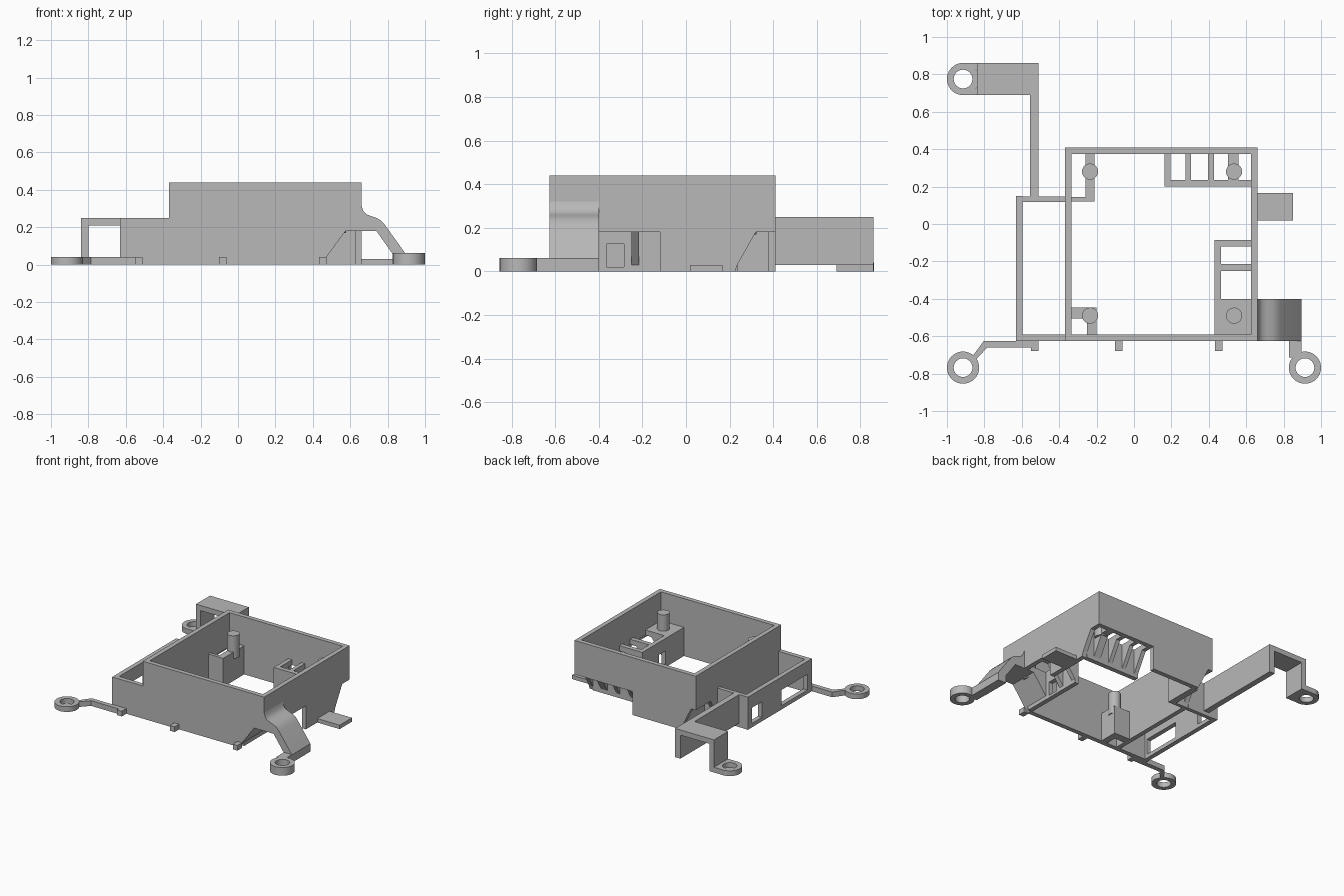
import bpy
import bmesh
import math
from mathutils import Vector

if "Cube" in bpy.data.objects:
    bpy.data.objects.remove(bpy.data.objects["Cube"], do_unlink=True)

grey = bpy.data.materials.new("plain grey")
grey.use_nodes = True
grey.diffuse_color = (0.48, 0.48, 0.48, 1)
grey.node_tree.nodes["Principled BSDF"].inputs["Base Color"].default_value = (0.48, 0.48, 0.48, 1)


def finish(name, bm, smooth=False):
    bmesh.ops.recalc_face_normals(bm, faces=bm.faces[:])
    mesh = bpy.data.meshes.new(name)
    bm.to_mesh(mesh)
    bm.free()
    mesh.materials.append(grey)
    ob = bpy.data.objects.new(name, mesh)
    bpy.context.collection.objects.link(ob)
    if smooth:
        bpy.ops.object.select_all(action='DESELECT')
        ob.select_set(True)
        bpy.context.view_layer.objects.active = ob
        bpy.ops.object.shade_smooth_by_angle(angle=math.radians(32))
    return ob


def prism(name, pts, axis, lo, hi, smooth=False):
    """Extrude a 2D outline along an axis; the outline uses the other two axes in order."""
    def place(p, h):
        return {'x': (h, *p), 'y': (p[0], h, p[1]), 'z': (*p, h)}[axis]
    bm = bmesh.new()
    face = bm.faces.new([bm.verts.new(place(p, lo)) for p in pts])
    ext = bmesh.ops.extrude_face_region(bm, geom=[face])
    move = Vector(place((0, 0), hi - lo))
    bmesh.ops.translate(bm, vec=move, verts=[v for v in ext["geom"] if isinstance(v, bmesh.types.BMVert)])
    return finish(name, bm, smooth)


def box(name, x0, x1, y0, y1, z0, z1):
    return prism(name, [(x0, y0), (x1, y0), (x1, y1), (x0, y1)], 'z', z0, z1)


def circle(x, y, r, n=40):
    return [(x + r * math.cos(math.tau * i / n), y + r * math.sin(math.tau * i / n)) for i in range(n)]


def ring(name, x, y, height, outer=0.086, inner=0.05):
    bm = bmesh.new()
    loops = [[bm.verts.new((*p, z)) for p in circle(x, y, r)]
             for r, z in ((outer, 0), (outer, height), (inner, height), (inner, 0))]
    for a, b in zip(loops, loops[1:] + loops[:1]):
        for i in range(len(a)):
            j = (i + 1) % len(a)
            bm.faces.new((a[i], a[j], b[j], b[i]))
    return finish(name, bm, True)


def window_wall(name, x0, x1, y0, y1, top, holes):
    """Wall along y with rectangular windows (y0, y1, z0, z1)."""
    start = y0
    for i, (a, b, low, high) in enumerate(holes):
        box(f"{name}_pier_{i}", x0, x1, start, a, 0, top)
        box(f"{name}_sill_{i}", x0, x1, a, b, 0, low)
        box(f"{name}_lintel_{i}", x0, x1, a, b, high, top)
        start = b
    box(f"{name}_end", x0, x1, start, y1, 0, top)


L, R, F, B, H = -0.37, 0.66, -0.625, 0.41, 0.44
T, CUT, SHELF = 0.035, 0.18, 0.22

# Main open frame with cut lower corners
prism("front_wall", [(L, 0), (0.44, 0), (0.465, 0.03), (0.575, CUT), (R, CUT), (R, H), (L, H)],
      'y', F, F + T)
prism("back_wall", [(-0.24, 0), (0.165, 0), (0.165, CUT), (R, CUT), (R, H), (L, H), (L, CUT), (-0.33, CUT)],
      'y', B - T, B)
prism("left_side_wall", [(F, 0), (0.145, 0), (0.145, 0.03), (0.23, CUT), (B, CUT), (B, H), (F, H)],
      'x', L, L + T)
prism("right_side_wall", [(F, CUT), (-0.12, CUT), (-0.12, 0), (0.225, 0), (0.235, 0.03), (0.32, CUT),
                          (B, CUT), (B, H), (F, H)], 'x', R - T, R)

# Rear connector shelf: inner wall and slanted ribs
box("rear_shelf_wall", 0.163, R - T, 0.2, 0.235, 0, SHELF)
rib = [(0.235, 0.03), (0.32, CUT), (B - T, CUT), (B - T, SHELF), (0.235, SHELF)]
for i, (a, b) in enumerate(((0.163, 0.195), (0.275, 0.305), (0.395, 0.427), (0.503, 0.56))):
    prism(f"rear_rib_{i}", rib, 'x', a, b)

# Side connector shelf: inner wall with a window, ribs and post platform
window_wall("side_shelf_wall", 0.43, 0.465, F + T, -0.085, SHELF, [(-0.365, -0.285, 0.02, 0.125)])
rib = [(0.465, 0.03), (0.575, CUT), (R - T, CUT), (R - T, SHELF), (0.465, SHELF)]
for i, (a, b) in enumerate(((-0.12, -0.085), (-0.25, -0.215))):
    prism(f"side_rib_{i}", rib, 'y', a, b)
prism("post_platform", rib, 'y', F + T, -0.4)

# Left corner brackets
box("rear_corner_wall_side", -0.26, -0.21, 0.12, B - T, 0, SHELF)
box("rear_corner_wall_front", L + T, -0.26, 0.12, 0.145, 0, SHELF)
box("front_corner_wall_rear", L + T, -0.2, -0.505, -0.447, 0, SHELF)
box("front_corner_wall_side", -0.25, -0.2, F + T, -0.505, 0, SHELF)

# Locating posts
for i, (x, y) in enumerate(((-0.235, 0.28), (0.535, 0.28), (-0.235, -0.49), (0.535, -0.49))):
    prism(f"post_{i}", circle(x, y, 0.043, 28), 'z', 0.17, 0.345, True)

# Low side bay
window_wall("bay_wall", -0.63, -0.595, F, 0.15, 0.25, [(-0.57, -0.26, 0.03, 0.15), (-0.02, 0.1, 0.03, 0.15)])
box("bay_front", -0.595, L, F, F + T, 0, 0.25)
box("bay_back", -0.595, L, 0.118, 0.148, 0, 0.25)

# Rear arm, bracket and foot
box("arm_rail", -0.555, -0.51, 0.148, 0.86, 0.03, 0.25)
prism("arm_bracket", [(-0.84, 0), (-0.8, 0), (-0.8, 0.21), (-0.555, 0.21), (-0.555, 0.25), (-0.84, 0.25)],
      'y', 0.69, 0.86)
ring("rear_foot", -0.914, 0.775, 0.04)
for i, y in enumerate((0.69, 0.825)):
    box(f"rear_foot_web_{i}", -0.914, -0.84, y, y + 0.035, 0, 0.04)

# Front left strap and foot
prism("front_left_strap", [(-0.862, -0.705), (-0.803, -0.625), (-0.51, -0.625), (-0.51, -0.66),
                           (-0.785, -0.66), (-0.842, -0.722)], 'z', 0, 0.04)
ring("front_left_foot", -0.914, -0.768, 0.04)

# Curved ramp and front right foot
ramp = [(R, 0.32), (0.668, 0.29), (0.685, 0.27), (0.71, 0.26), (0.74, 0.25), (0.765, 0.235), (0.785, 0.213),
        (0.895, 0.06), (0.895, 0), (0.825, 0), (0.825, 0.06), (0.74, CUT), (R, CUT)]
prism("ramp", ramp, 'y', F, -0.4, True)
box("front_right_strap", 0.828, 0.895, -0.715, F, 0, 0.062)
ring("front_right_foot", 0.914, -0.768, 0.062)

# Small tabs
for i, x in enumerate((-0.53, -0.082, 0.452)):
    box(f"front_tab_{i}", x - 0.02, x + 0.02, -0.68, F, 0, 0.04)
box("side_tab", R - T, 0.85, 0.018, 0.167, 0, 0.03)
